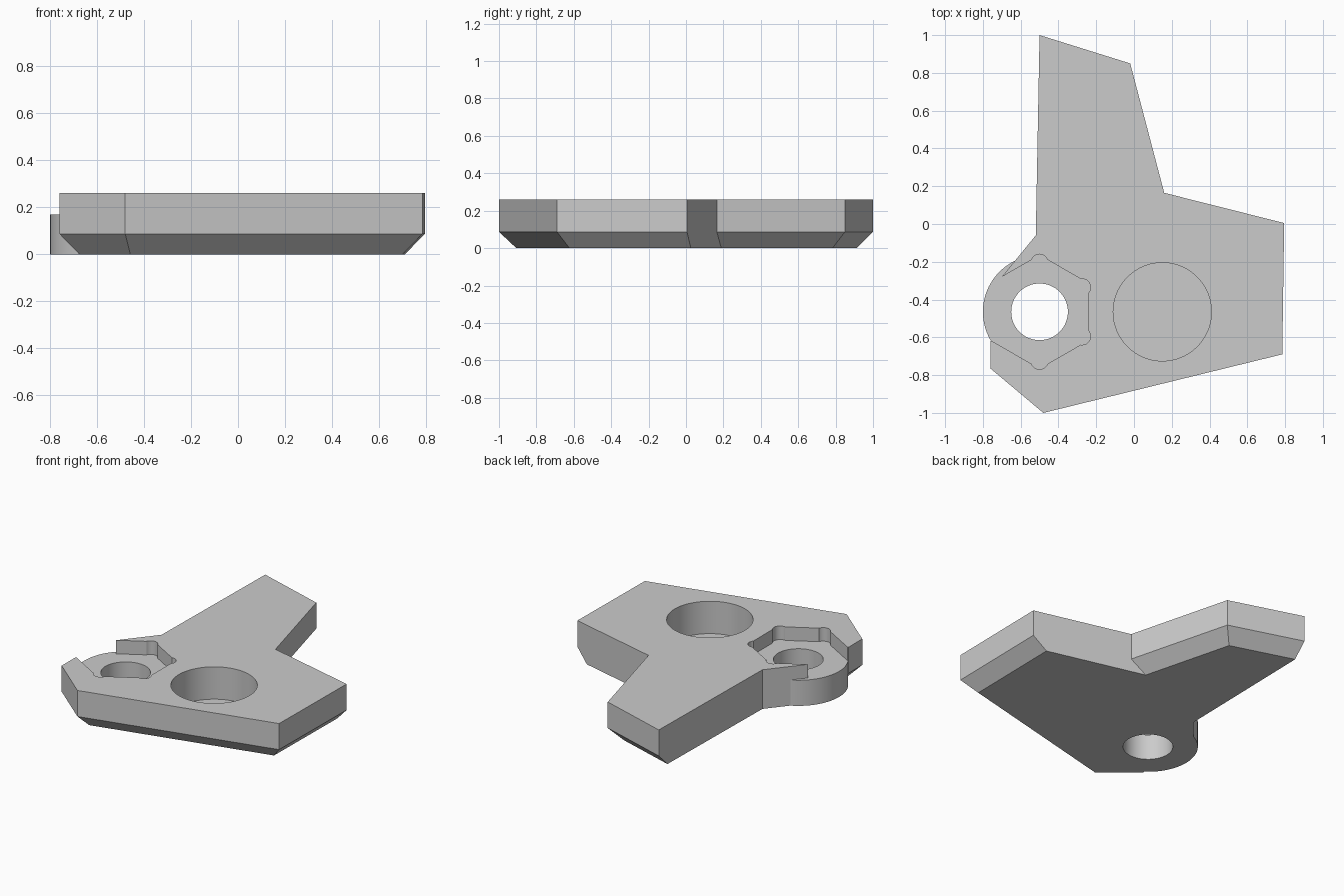
import bpy
import bmesh
from math import cos, sin, pi, radians
from mathutils import Vector
from mathutils.geometry import intersect_line_line_2d as _segments

TOP, CHAMFER_Z, INSET, LUG_TOP = 0.26, 0.087, 0.085, 0.17
BOSS = Vector((-0.5, -0.465))
POCKET = Vector((0.15, -0.465))

if "Cube" in bpy.data.objects:
    bpy.data.objects.remove(bpy.data.objects["Cube"])

grey = bpy.data.materials.new("light grey")
grey.use_nodes = True
grey.diffuse_color = (0.6, 0.6, 0.6, 1)
grey.node_tree.nodes["Principled BSDF"].inputs["Base Color"].default_value = (0.6, 0.6, 0.6, 1)


def loft(name, rings):
    """Closed solid through stacked rings of (points, height)."""
    bm = bmesh.new()
    layers = [[bm.verts.new((p[0], p[1], z)) for p in pts] for pts, z in rings]
    n = len(layers[0])
    for low, high in zip(layers, layers[1:]):
        for i in range(n):
            j = (i + 1) % n
            bm.faces.new((low[i], low[j], high[j], high[i]))
    bm.faces.new(layers[0][::-1])
    bm.faces.new(layers[-1])
    bmesh.ops.recalc_face_normals(bm, faces=bm.faces)
    mesh = bpy.data.meshes.new(name)
    bm.to_mesh(mesh)
    bm.free()
    mesh.materials.append(grey)
    obj = bpy.data.objects.new(name, mesh)
    bpy.context.collection.objects.link(obj)
    return obj


def disc(centre, radius, sides, turn=0.0):
    return [centre + radius * Vector((cos(turn + 2 * pi * i / sides), sin(turn + 2 * pi * i / sides)))
            for i in range(sides)]


def combine(target, tool, operation):
    """Apply a boolean and discard the tool."""
    mod = target.modifiers.new("boolean", "BOOLEAN")
    mod.operation, mod.solver, mod.object = operation, "EXACT", tool
    bpy.context.view_layer.objects.active = target
    bpy.ops.object.modifier_apply(modifier=mod.name)
    bpy.data.objects.remove(tool)


def inset_outline(edges):
    """Move only the chamfered edges inward and find the new corners."""
    lines = []
    for i, (p, chamfered) in enumerate(edges):
        a, b = Vector(p), Vector(edges[(i + 1) % len(edges)][0])
        d = (b - a).normalized()
        lines.append((a + Vector((-d.y, d.x)) * (INSET if chamfered else 0), d))
    corners = []
    for i, (q, e) in enumerate(lines):
        p, d = lines[i - 1]
        t = (q - p).cross(e) / d.cross(e)
        corners.append(p + d * t)
    return corners


# Plate outline: corner, and whether the edge leaving it is chamfered below
edges = [
    ((-0.48, -1.0), True), ((0.785, -0.69), True), ((0.795, 0.005), False),
    ((0.16, 0.165), True), ((-0.02, 0.85), True), ((-0.5, 1.0), False),
    ((-0.52, -0.06), False), ((-0.7, -0.28), False), ((-0.62, -0.4), False),
    ((-0.62, -0.6), False), ((-0.76, -0.62), True), ((-0.76, -0.765), True),
]
outline = [p for p, _ in edges]
plate = loft("bracket_plate", [(inset_outline(edges), 0), (outline, CHAMFER_Z), (outline, TOP)])

# Round lug at the side
lug_ring = disc(BOSS, 0.3, 96)
combine(plate, loft("lug", [(lug_ring, 0), (lug_ring, LUG_TOP)]), "UNION")


def cut(points, floor):
    combine(plate, loft("cutter", [(points, floor), (points, TOP + 0.1)]), "DIFFERENCE")


# Hexagonal nut recess with relieved corners
cut(disc(BOSS, 0.3, 6, pi / 2), LUG_TOP)
for corner in disc(BOSS, 0.26, 6, pi / 2):
    if corner.x > -0.6:
        cut(disc(corner, 0.045, 24), LUG_TOP)

# Bolt hole and blind round pocket
cut(disc(BOSS, 0.15, 64), -0.1)
cut(disc(POCKET, 0.26, 96), 0.045)

bpy.ops.object.select_all(action="DESELECT")
plate.select_set(True)
bpy.context.view_layer.objects.active = plate
bpy.ops.object.shade_smooth_by_angle(angle=radians(25))
